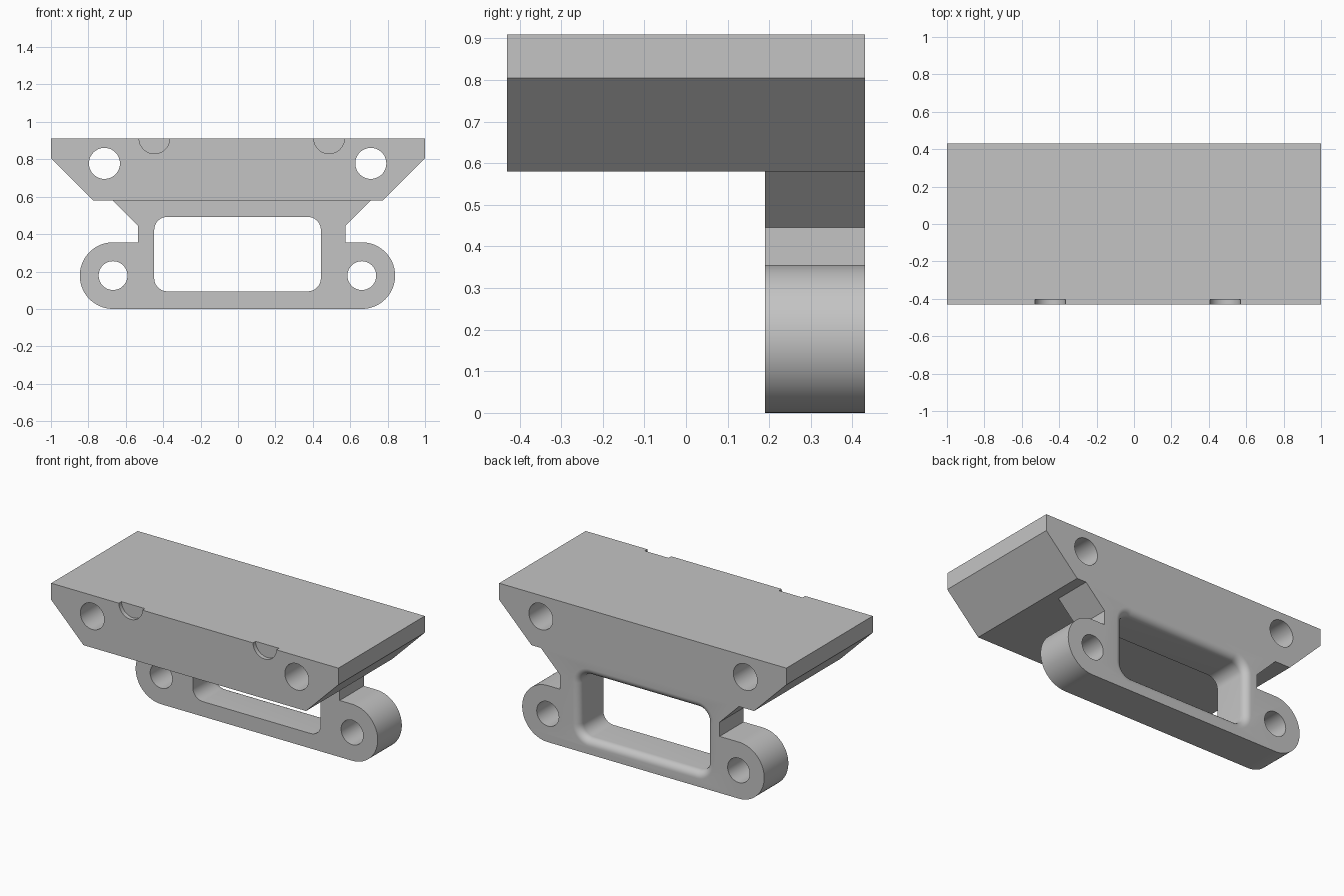
import bpy
from math import sin, cos, pi, radians

if "Cube" in bpy.data.objects:
    bpy.data.objects.remove(bpy.data.objects["Cube"], do_unlink=True)

FRONT, BACK, BRACKET_FRONT = -0.43, 0.43, 0.19

grey = bpy.data.materials.new("plain grey")
grey.use_nodes = True
grey.diffuse_color = (0.55, 0.55, 0.55, 1)
grey.node_tree.nodes["Principled BSDF"].inputs["Base Color"].default_value = (0.55, 0.55, 0.55, 1)


def arc(cx, cz, r, start, end, steps):
    """Points on an arc in the xz plane, angles in degrees."""
    angles = [radians(start + (end - start) * i / steps) for i in range(steps + 1)]
    return [(cx + r * cos(a), cz + r * sin(a)) for a in angles]


def loft(name, sections):
    """Closed solid through equal-length (y, profile) sections."""
    n = len(sections[0][1])
    verts = [(x, y, z) for y, profile in sections for x, z in profile]
    faces = [list(range(n)), list(range(len(verts) - n, len(verts)))[::-1]]
    for s in range(len(sections) - 1):
        for i in range(n):
            a, b = s * n + i, s * n + (i + 1) % n
            faces.append([a, a + n, b + n, b])
    mesh = bpy.data.meshes.new(name)
    mesh.from_pydata(verts, [], faces)
    mesh.materials.append(grey)
    obj = bpy.data.objects.new(name, mesh)
    bpy.context.collection.objects.link(obj)
    return obj


def prism(name, profile, y0, y1):
    return loft(name, [(y0, profile), (y1, profile)])


def combine(target, other, operation):
    """Apply a boolean and drop the helper solid."""
    bpy.context.view_layer.objects.active = target
    mod = target.modifiers.new("boolean", "BOOLEAN")
    mod.operation, mod.solver, mod.object = operation, "EXACT", other
    bpy.ops.object.modifier_apply(modifier=mod.name)
    bpy.data.objects.remove(other, do_unlink=True)


def rounded_rect(x0, x1, z0, z1, r, grow):
    """Rounded rectangle offset outward by grow."""
    pts = []
    for cx, cz, a in ((x1 - r, z1 - r, 0), (x0 + r, z1 - r, 90),
                      (x0 + r, z0 + r, 180), (x1 - r, z0 + r, 270)):
        pts += arc(cx, cz, r + grow, a, a + 90, 10)
    return pts


# Top slab with chamfered lower sides
slab = [(-1, 0.91), (-1, 0.805), (-0.775, 0.58), (0.775, 0.58), (1, 0.805), (1, 0.91)]
body = prism("mounting_bracket", slab, FRONT, BACK)

# Hanging bracket with a rounded lug at each end
lugs = ((-0.668, 0.178), (0.662, 0.178))
outline = [(-0.77, 0.68), (-0.535, 0.445)]
outline += arc(*lugs[0], 0.178, 90, 270, 40)
outline += arc(*lugs[1], 0.178, -90, 90, 40)
outline += [(0.575, 0.445), (0.81, 0.68)]
# Keep the neck corners square above the lugs
outline.insert(2, (-0.535, 0.356))
outline.insert(-2, (0.575, 0.356))
# The flared top stays inside the slab
outline[0], outline[-1] = (-0.67, 0.58), (0.71, 0.58)
outline = [(0.71, 0.7), (-0.67, 0.7)] + outline
combine(body, prism("hanging_bracket", outline, BRACKET_FRONT, BACK), "UNION")

# Window, its rear rim rounded over
RIM = 0.045
sections = [(BRACKET_FRONT - 0.1, 0)]
sections += [(BACK - RIM + RIM * sin(t), RIM - RIM * cos(t))
             for t in (i * pi / 16 for i in range(9))]
sections.append((BACK + 0.1, RIM))
window = loft("window_cutter", [(y, rounded_rect(-0.448, 0.443, 0.094, 0.492, 0.07, g))
                                for y, g in sections])
combine(body, window, "DIFFERENCE")

# Bolt holes through the slab and the lugs
holes = [(-0.714, 0.778, 0.083), (0.71, 0.778, 0.083)]
holes += [(x, z, 0.077) for x, z in lugs]
for x, z, r in holes:
    cutter = prism("hole_cutter", arc(x, z, r, 0, 352.5, 47), FRONT - 0.1, BACK + 0.1)
    combine(body, cutter, "DIFFERENCE")

# Shallow half-round notches on the front top edge
for x in (-0.447, 0.487):
    cutter = prism("notch_cutter", arc(x, 0.912, 0.082, 0, 352.5, 47), FRONT - 0.1, FRONT + 0.026)
    combine(body, cutter, "DIFFERENCE")

# Smooth the curved walls and keep the hard edges
bpy.ops.object.select_all(action="DESELECT")
body.select_set(True)
bpy.context.view_layer.objects.active = body
bpy.ops.object.shade_smooth_by_angle(angle=radians(30))
